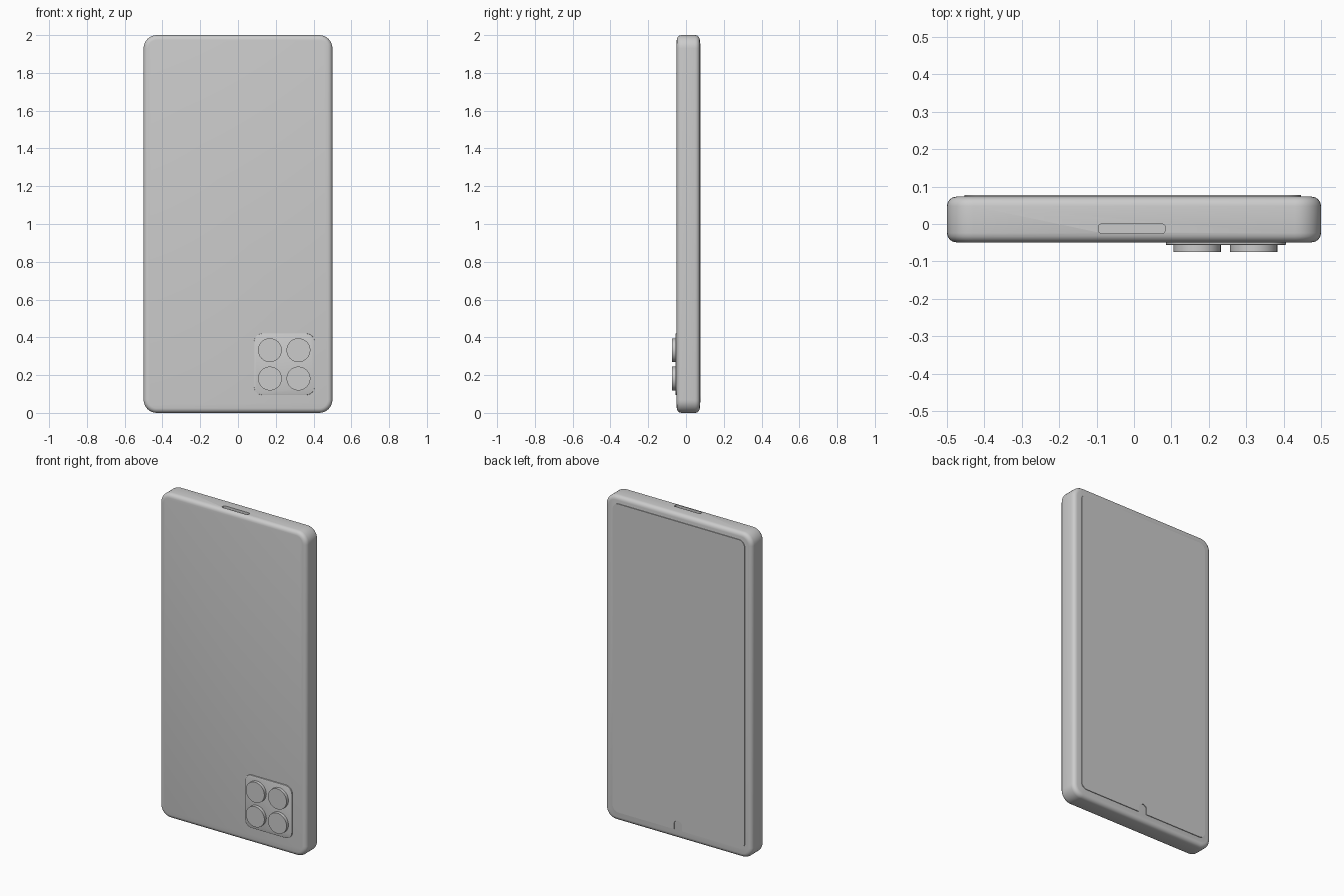
import bpy, bmesh
from math import cos, sin, pi

if "Cube" in bpy.data.objects:
    bpy.data.objects.remove(bpy.data.objects["Cube"])


def arc(cx, cz, r, a0, a1, n):
    """Points on an arc, angles in quarter turns."""
    return [(cx + r * cos((a0 + (a1 - a0) * i / n) * pi / 2),
             cz + r * sin((a0 + (a1 - a0) * i / n) * pi / 2)) for i in range(n + 1)]


def rounded_rect(x0, x1, z0, z1, r, n=8):
    """Counter-clockwise outline, starting after the lower left corner."""
    return (arc(x1 - r, z0 + r, r, -1, 0, n) + arc(x1 - r, z1 - r, r, 0, 1, n)
            + arc(x0 + r, z1 - r, r, 1, 2, n) + arc(x0 + r, z0 + r, r, 2, 3, n))


def slab(name, outline, y0, y1, bevel=0.0, segments=4, front_only=False, back_only=False):
    """Extrude an x-z outline from y0 to y1, rounding the rims if asked."""
    bm = bmesh.new()
    face = bm.faces.new([bm.verts.new((x, y0, z)) for x, z in outline])
    ext = bmesh.ops.extrude_face_region(bm, geom=[face])
    for v in ext["geom"]:
        if isinstance(v, bmesh.types.BMVert):
            v.co.y = y1
    bmesh.ops.recalc_face_normals(bm, faces=bm.faces)
    if bevel:
        rims = [e for e in bm.edges
                if abs(e.verts[0].co.y - e.verts[1].co.y) < 1e-6
                and not (front_only and e.verts[0].co.y > y0 + 1e-6)
                and not (back_only and e.verts[0].co.y < y1 - 1e-6)]
        bmesh.ops.bevel(bm, geom=rims, offset=bevel, segments=segments,
                        profile=0.5, affect='EDGES')
    mesh = bpy.data.meshes.new(name)
    bm.to_mesh(mesh)
    bm.free()
    obj = bpy.data.objects.new(name, mesh)
    bpy.context.collection.objects.link(obj)
    return obj


def smooth(obj):
    bpy.ops.object.select_all(action='DESELECT')
    obj.select_set(True)
    bpy.context.view_layer.objects.active = obj
    bpy.ops.object.shade_smooth_by_angle(angle=pi / 6)


BACK, FRONT = 0.073, -0.049

# Body with rounded corners and rims
body = slab("body", rounded_rect(-0.5, 0.5, 0, 2, 0.07), FRONT, BACK, 0.025)

# Port recess in the top edge
cutter = slab("port_cutter", rounded_rect(-0.095, 0.083, -0.025, 0.0, 0.008, 4), -2.1, -1.95)
cutter.rotation_euler = (-pi / 2, 0, 0)      # maps (x, y, z) to (x, z, -y)
cutter.hide_render = True
cut = body.modifiers.new("port", 'BOOLEAN')
cut.operation = 'DIFFERENCE'
cut.object = cutter
cut.solver = 'EXACT'
bpy.context.view_layer.objects.active = body
bpy.ops.object.modifier_apply(modifier=cut.name)
bpy.data.objects.remove(cutter)
smooth(body)

# Raised screen with a small rounded notch in its lower edge
z0, w = 0.055, 0.028
notch = ([(-w, z0)] + arc(0, z0 + 0.03, w, 2, 0, 12) + [(w, z0)])
screen = slab("screen", rounded_rect(-0.453, 0.446, z0, 1.955, 0.04) + notch,
              BACK - 0.01, 0.0775)
smooth(screen)

# Camera plate
plate = slab("camera_plate", rounded_rect(0.085, 0.406, 0.095, 0.42, 0.045),
             -0.056, FRONT + 0.01, 0.002, 2, front_only=True)
smooth(plate)

# Four lenses
for i, x in enumerate((0.169, 0.32)):
    for j, z in enumerate((0.182, 0.332)):
        lens = slab(f"lens_{i}_{j}", arc(x, z, 0.063, 0, 4, 48)[:-1], -0.075, -0.05)
        smooth(lens)
